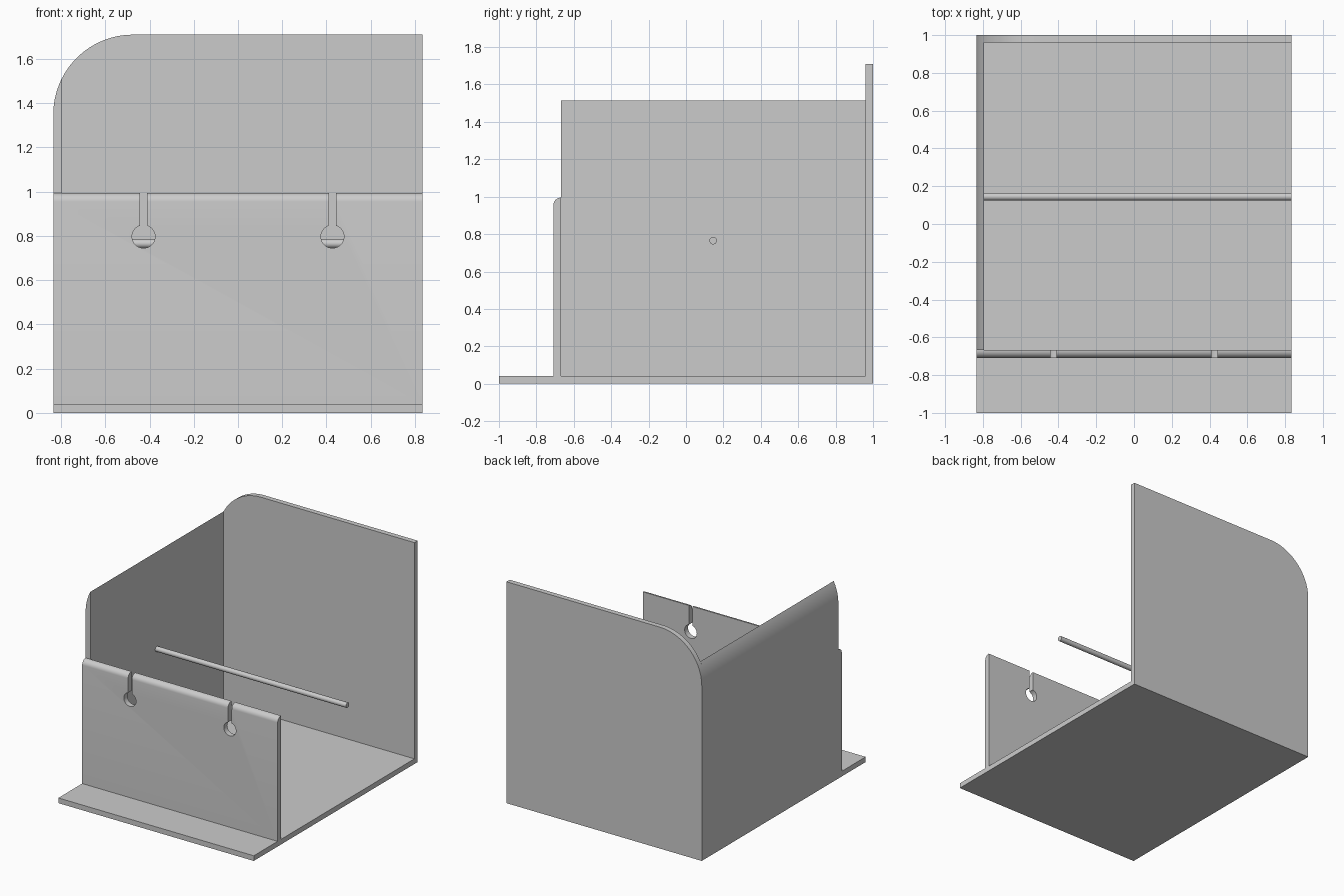
import bpy, bmesh
from math import sin, cos, pi, radians, asin
from mathutils import Vector

if "Cube" in bpy.data.objects:
    bpy.data.objects.remove(bpy.data.objects["Cube"])

W, T, TOP, R = 0.835, 0.04, 1.71, 0.36      # half width, thickness, height, corner radius
FRONT, FRONT_IN, BACK_IN = -0.709, -0.667, 0.96
PANEL_TOP = 0.995

grey = bpy.data.materials.new("light grey")
grey.use_nodes = True
grey.diffuse_color = (0.6, 0.6, 0.6, 1)
grey.node_tree.nodes["Principled BSDF"].inputs["Base Color"].default_value = (0.6, 0.6, 0.6, 1)


def arc(cx, cz, r, start, end, steps):
    return [(cx + r * cos(start + (end - start) * i / steps),
             cz + r * sin(start + (end - start) * i / steps)) for i in range(steps + 1)]


def extrude_xz(name, outline, y0, y1, round_edge=None):
    """Extrude an x-z outline from y0 to y1, optionally rounding the top front edges."""
    bm = bmesh.new()
    face = bm.faces.new([bm.verts.new((x, y0, z)) for x, z in outline])
    moved = bmesh.ops.extrude_face_region(bm, geom=[face], use_keep_orig=True)["geom"]
    bmesh.ops.translate(bm, vec=Vector((0, y1 - y0, 0)),
                        verts=[v for v in moved if isinstance(v, bmesh.types.BMVert)])
    bmesh.ops.recalc_face_normals(bm, faces=bm.faces)
    if round_edge:
        edges = [e for e in bm.edges if all(abs(v.co.y - y0) < 1e-4 and
                 abs(v.co.z - PANEL_TOP) < 1e-4 for v in e.verts)]
        bmesh.ops.bevel(bm, geom=edges, offset=round_edge, segments=8,
                        profile=0.5, affect='EDGES')
    mesh = bpy.data.meshes.new(name)
    bm.to_mesh(mesh)
    bm.free()
    obj = bpy.data.objects.new(name, mesh)
    bpy.context.collection.objects.link(obj)
    finish(obj)


def finish(obj):
    obj.data.materials.append(grey)
    bpy.ops.object.select_all(action='DESELECT')
    obj.select_set(True)
    bpy.context.view_layer.objects.active = obj
    bpy.ops.object.shade_smooth_by_angle(angle=radians(30))


# Base plate
extrude_xz("base_plate", [(-W, 0), (W, 0), (W, T), (-W, T)], -1, 1)

# Back panel with one large rounded corner
corner = arc(-W + R, TOP - R, R, pi / 2, pi, 24)
extrude_xz("back_panel", [(-W, T), (W, T), (W, TOP)] + corner, BACK_IN, 1)

# Side wall whose top follows the rounded corner
wall_x = -W + T
meet = pi - asin((R * R - (R - T) ** 2) ** 0.5 / R)
wall_top = arc(-W + R, TOP - R, R, meet, pi, 10)
extrude_xz("side_wall", [(-W, T), (wall_x, T)] + wall_top, FRONT_IN, BACK_IN)


# Front panel with two keyhole slots
def keyhole(cx, cz=0.797, r=0.052, half=0.016):
    a = asin(half / r)
    ring = arc(cx, cz, r, pi / 2 - a, -3 * pi / 2 + a, 32)
    return [(cx + half, PANEL_TOP)] + ring + [(cx - half, PANEL_TOP)]


outline = [(-W, T), (W, T), (W, PANEL_TOP)]
for x in (0.427, -0.427):
    outline += keyhole(x)
outline.append((-W, PANEL_TOP))
extrude_xz("front_panel", outline, FRONT, FRONT_IN, round_edge=0.04)

# Spindle rod reaching out from the side wall
bpy.ops.mesh.primitive_cylinder_add(vertices=32, radius=0.02, depth=W - wall_x,
                                    location=((W + wall_x) / 2, 0.145, 0.765),
                                    rotation=(0, pi / 2, 0))
rod = bpy.context.object
rod.name = "spindle_rod"
finish(rod)
